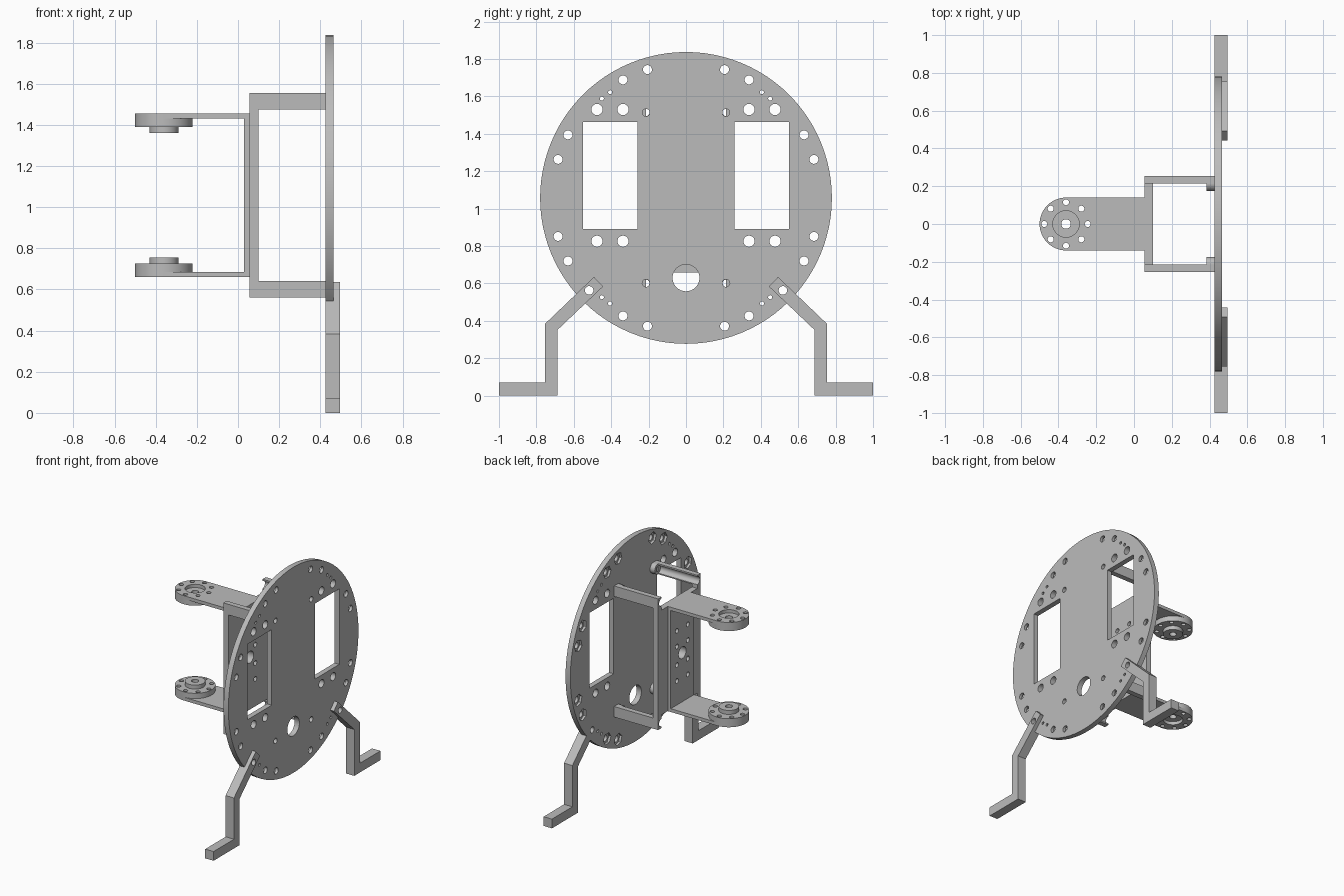
import bpy
import math
from mathutils import Vector

if "Cube" in bpy.data.objects:
    bpy.data.objects.remove(bpy.data.objects["Cube"], do_unlink=True)

grey = bpy.data.materials.new("plain grey")
grey.use_nodes = True
colour = (0.5, 0.5, 0.5, 1)
grey.diffuse_color = colour
grey.node_tree.nodes["Principled BSDF"].inputs["Base Color"].default_value = colour

MID = 1.0575          # height of the axis of symmetry
HUB = -0.36           # x of the pivot axis


def circle(a, b, r, n=32, start=0.0):
    return [(a + r * math.cos(start + math.tau * i / n),
             b + r * math.sin(start + math.tau * i / n)) for i in range(n)]


def rect(a0, a1, b0, b1):
    return [(a0, b0), (a1, b0), (a1, b1), (a0, b1)]


def prisms(name, profiles, axis, lo, hi):
    """Extrude closed outlines along x (outline in y, z) or z (outline in x, y)."""
    verts, faces = [], []
    for p in profiles:
        area = sum(p[i - 1][0] * p[i][1] - p[i][0] * p[i - 1][1] for i in range(len(p)))
        if area < 0:
            p = p[::-1]
        k, n = len(verts), len(p)
        for h in (lo, hi):
            verts += [(h, a, b) if axis == "x" else (a, b, h) for a, b in p]
        faces.append([k + i for i in reversed(range(n))])
        faces.append([k + n + i for i in range(n)])
        faces += [[k + i, k + (i + 1) % n, k + n + (i + 1) % n, k + n + i] for i in range(n)]
    mesh = bpy.data.meshes.new(name)
    mesh.from_pydata(verts, [], faces)
    mesh.materials.append(grey)
    obj = bpy.data.objects.new(name, mesh)
    bpy.context.collection.objects.link(obj)
    return obj


def select(obj):
    bpy.ops.object.select_all(action="DESELECT")
    obj.select_set(True)
    bpy.context.view_layer.objects.active = obj


def combine(obj, other, operation="DIFFERENCE"):
    select(obj)
    mod = obj.modifiers.new("shape", "BOOLEAN")
    mod.operation, mod.object, mod.solver = operation, other, "EXACT"
    bpy.ops.object.modifier_apply(modifier=mod.name)
    bpy.data.objects.remove(other, do_unlink=True)


def finish(obj):
    select(obj)
    bpy.ops.object.shade_smooth_by_angle(angle=math.radians(30))


# Round plate with windows, screw holes and hexagonal nut pockets
plate = prisms("round_plate", [circle(0, MID, 0.78, 96)], "x", 0.425, 0.465)
ring = [(0.206, 0.686), (0.337, 0.631), (0.631, 0.337), (0.684, 0.206)]
cuts, pockets = [circle(0, 0.63, 0.072)], []
for s in (1, -1):
    cuts.append(rect(s * 0.26, s * 0.55, 0.89, 1.463))
    for y in (0.337, 0.476):
        cuts += [circle(s * y, z, 0.03, 24) for z in (0.826, 1.53)]
    cuts.append(circle(s * 0.518, 0.563, 0.023, 20))
    for t in (1, -1):
        for y, z in ring:
            cuts.append(circle(s * y, MID + t * z, 0.024, 20))
            pockets.append(circle(s * y, MID + t * z, 0.045, 6, math.atan2(t * z, s * y)))
        for y, z in ((0.406, 0.565), (0.45, 0.531)):
            cuts.append(circle(s * y, MID + t * z, 0.011, 12))
        cuts.append(circle(s * 0.214, MID + t * 0.456, 0.02, 20))
combine(plate, prisms("hole_cutter", cuts, "x", 0.3, 0.6))
combine(plate, prisms("pocket_cutter", pockets, "x", 0.4, 0.443))
finish(plate)

# Bent legs, notched to sit over the rim of the plate
outline = [(1, 0), (1, 0.07), (0.755, 0.07), (0.755, 0.383), (0.492, 0.635),
           (0.443, 0.584), (0.687, 0.352), (0.687, 0)]
for s, side in ((1, "back"), (-1, "front")):
    leg = prisms(side + "_leg", [[(s * y, z) for y, z in outline]], "x", 0.425, 0.495)
    combine(leg, prisms("rim_cutter", [circle(0, MID, 0.78, 96)], "x", 0.3, 0.465))
    combine(leg, prisms("screw_cutter", [circle(s * 0.518, 0.563, 0.023, 20)], "x", 0.3, 0.6))
    finish(leg)

# Side frames: upright plus two grooved arms ending in screw bosses
for s, side in ((1, "back"), (-1, "front")):
    frame = prisms(side + "_frame", [rect(s * 0.215, s * 0.255, 0.56, 1.555)], "x", 0.055, 0.425)
    combine(frame, prisms("frame_opening", [rect(s * 0.1, s * 0.4, 0.64, 1.475)], "x", 0.1, 0.6))
    seats = [circle(s * 0.214, MID + t * 0.456, 0.03, 24) for t in (1, -1)]
    combine(frame, prisms("groove_cutter", seats, "x", 0, 0.385))
    finish(frame)
    for t, level in ((1, "upper"), (-1, "lower")):
        y, z = s * 0.215, MID + t * 0.457
        boss = prisms(f"{level}_{side}_boss", [circle(y, z, 0.04)], "x", 0.385, 0.425)
        combine(boss, prisms("boss_hole", [circle(y, z, 0.02, 20)], "x", 0.3, 0.5))
        finish(boss)

# Cross plate between the frames and the bracket back plate, sharing bolt holes
bolts = [circle(0, MID, 0.045, 24)]
for s in (1, -1):
    for t in (1, -1):
        bolts += [circle(s * 0.065, MID + t * z, 0.018, 16) for z in (0.07, 0.19)]
for name, half, x0, x1 in (("cross_plate", 0.215, 0.055, 0.1), ("bracket_back", 0.14, 0.03, 0.055)):
    panel = prisms(name, [rect(-half, half, 0.66, 1.455)], "x", x0, x1)
    combine(panel, prisms("bolt_cutter", bolts, "x", -0.1, 0.2))
    finish(panel)

# Bracket arms with round hubs, mirrored about the middle height
arm_end = [(HUB + 0.14 * math.cos(a), 0.14 * math.sin(a))
           for a in (math.pi / 2 + math.pi * i / 24 for i in range(25))]
arm_outline = [(0.03, 0.14)] + arm_end + [(0.03, -0.14)]
hub_holes = [circle(HUB + 0.115 * math.cos(k * math.pi / 4),
                    0.115 * math.sin(k * math.pi / 4), 0.016, 16) for k in range(8)]
hub_holes.append(circle(HUB, 0, 0.025, 20))
for t, level in ((1, "upper"), (-1, "lower")):
    def span(a, b):
        return sorted((MID + t * a, MID + t * b))
    arm = prisms(level + "_arm", [arm_outline], "z", *span(0.3725, 0.3975))
    hub = prisms("hub", [circle(HUB, 0, 0.14, 48)], "z", *span(0.3325, 0.3725))
    boss = prisms("boss", [circle(HUB, 0, 0.07)], "z", *span(0.3025, 0.3325))
    combine(arm, hub, "UNION")
    combine(arm, boss, "UNION")
    combine(arm, prisms("recess", [circle(HUB, 0, 0.07)], "z", *span(0.3725, 0.5)))
    combine(arm, prisms("hub_cutter", hub_holes, "z", *span(0.2, 0.5)))
    finish(arm)
